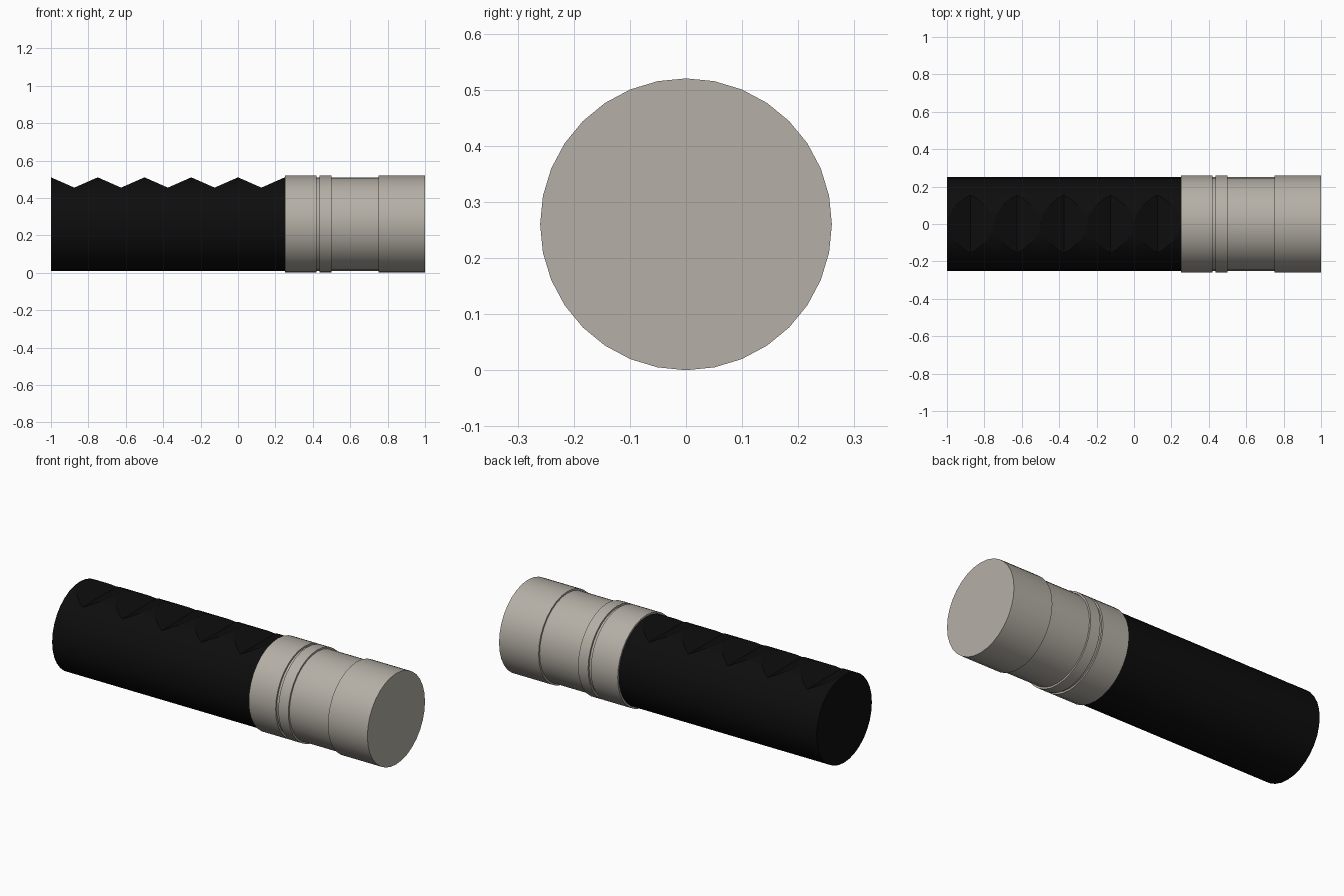
import bpy, bmesh, math
from mathutils import Matrix, Vector

if "Cube" in bpy.data.objects:
    bpy.data.objects.remove(bpy.data.objects["Cube"])

SIDES = 32
AXIS_Z = 0.26      # height of the long axis
GRIP_R = 0.25
VALLEY_Z = 0.455   # bottom of the finger notches
PEAK_Z = AXIS_Z + GRIP_R


def material(name, rgb):
    m = bpy.data.materials.new(name)
    m.diffuse_color = (*rgb, 1)
    m.use_nodes = True
    m.node_tree.nodes["Principled BSDF"].inputs["Base Color"].default_value = m.diffuse_color
    return m


def finish(bm, name, mat):
    bmesh.ops.recalc_face_normals(bm, faces=bm.faces)
    me = bpy.data.meshes.new(name)
    bm.to_mesh(me)
    bm.free()
    ob = bpy.data.objects.new(name, me)
    bpy.context.collection.objects.link(ob)
    me.materials.append(mat)
    bpy.ops.object.select_all(action='DESELECT')
    ob.select_set(True)
    bpy.context.view_layer.objects.active = ob
    bpy.ops.object.shade_smooth_by_angle(angle=math.radians(20))
    return ob


def lathe_x(name, profile, mat):
    """Closed solid of revolution about the long axis from (x, radius) points."""
    bm = bmesh.new()
    rings = []
    for x, r in profile:
        angles = [2 * math.pi * i / SIDES for i in range(SIDES)]
        rings.append([bm.verts.new((x, r * math.sin(a), AXIS_Z + r * math.cos(a)))
                      for a in angles])
    for a, b in zip(rings, rings[1:]):
        for i in range(SIDES):
            j = (i + 1) % SIDES
            bm.faces.new((a[i], a[j], b[j], b[i]))
    bm.faces.new(rings[0])
    bm.faces.new(rings[-1])
    return finish(bm, name, mat)


black = material("black rubber", (0.004, 0.004, 0.004))
metal = material("warm grey metal", (0.46, 0.43, 0.38))

# Grip: short cylinder slices, each sliced by a tilted plane to form the notches
grip = bmesh.new()
STEP = 0.125
for k in range(10):
    x0 = -1 + k * STEP
    part = bmesh.new()
    bmesh.ops.create_cone(
        part, cap_ends=True, segments=SIDES, radius1=GRIP_R, radius2=GRIP_R, depth=STEP,
        matrix=Matrix.Translation((x0 + STEP / 2, 0, AXIS_Z)) @ Matrix.Rotation(math.pi / 2, 4, 'Y'))
    falling = k % 2 == 0
    peak_x = x0 if falling else x0 + STEP
    slope = (PEAK_Z - VALLEY_Z) / STEP * (1 if falling else -1)
    cut = bmesh.ops.bisect_plane(
        part, geom=part.verts[:] + part.edges[:] + part.faces[:], dist=1e-5,
        plane_co=(peak_x, 0, PEAK_Z), plane_no=Vector((slope, 0, 1)).normalized(),
        clear_outer=True)
    rim = [e for e in part.edges if e.is_boundary]
    bmesh.ops.holes_fill(part, edges=rim, sides=0)
    # drop the inner caps, keep the butt and the inner end
    part.normal_update()
    inner = [f for f in part.faces if abs(f.normal.x) > 0.99
             and abs(f.calc_center_median().x + 1) > 0.01
             and abs(f.calc_center_median().x - 0.25) > 0.01]
    bmesh.ops.delete(part, geom=inner, context='FACES')
    tmp = bpy.data.meshes.new("slice")
    part.to_mesh(tmp)
    part.free()
    grip.from_mesh(tmp)
    bpy.data.meshes.remove(tmp)
bmesh.ops.remove_doubles(grip, verts=grip.verts, dist=1e-4)
finish(grip, "grip", black)

# Metal head: collar, thin groove, ring, recessed band and end cap
lathe_x("metal_head", [
    (0.25, 0.26), (0.42, 0.26), (0.42, 0.25), (0.437, 0.25), (0.437, 0.26),
    (0.50, 0.26), (0.50, 0.25), (0.75, 0.25), (0.75, 0.26), (1.00, 0.26)], metal)
